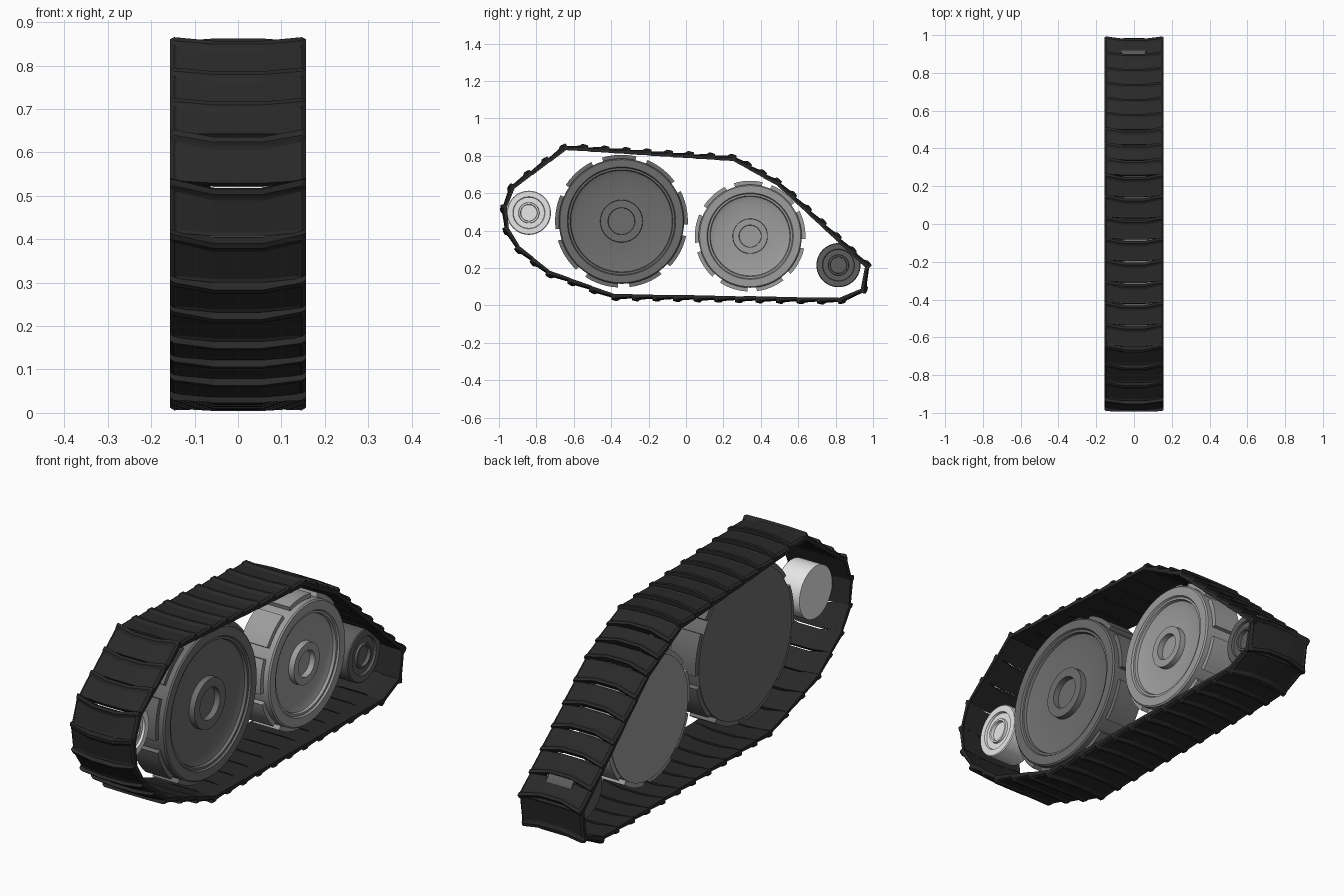
import bpy, bmesh
from math import sin, cos, pi, hypot, radians

if "Cube" in bpy.data.objects:
    bpy.data.objects.remove(bpy.data.objects["Cube"], do_unlink=True)


def material(name, v):
    m = bpy.data.materials.new(name)
    m.use_nodes = True
    m.diffuse_color = (v, v, v, 1)
    bsdf = m.node_tree.nodes["Principled BSDF"]
    bsdf.inputs["Base Color"].default_value = (v, v, v, 1)
    bsdf.inputs["Roughness"].default_value = 0.8
    return m


black = material("track black", 0.022)
dark = material("dark grey", 0.155)
mid = material("mid grey", 0.34)
light = material("light grey", 0.84)
charcoal = material("charcoal", 0.11)


def finish(bm, name, mat, smooth=False):
    bmesh.ops.recalc_face_normals(bm, faces=bm.faces)
    me = bpy.data.meshes.new(name)
    bm.to_mesh(me)
    bm.free()
    ob = bpy.data.objects.new(name, me)
    bpy.context.collection.objects.link(ob)
    me.materials.append(mat)
    if smooth:
        bpy.ops.object.select_all(action='DESELECT')
        ob.select_set(True)
        bpy.context.view_layer.objects.active = ob
        bpy.ops.object.shade_smooth_by_angle(angle=radians(30))
    return ob


def lathe(bm, profile, cy, cz, n=64):
    """Spin (radius, x) points round a sideways axle; both ends are capped."""
    rings = [[bm.verts.new((x, cy + r * cos(2 * pi * i / n), cz + r * sin(2 * pi * i / n)))
              for i in range(n)] for r, x in profile]
    for a, b in zip(rings, rings[1:]):
        for i in range(n):
            j = (i + 1) % n
            bm.faces.new((a[i], a[j], b[j], b[i]))
    bm.faces.new(rings[0])
    bm.faces.new(rings[-1])


def pad(bm, cy, cz, r0, r1, x0, x1, mid_angle, width, n=6):
    """Curved raised block on a wheel tread."""
    rows = []
    for i in range(n + 1):
        a = mid_angle + width * (i / n - 0.5)
        rows.append([bm.verts.new((x, cy + r * cos(a), cz + r * sin(a)))
                     for r, x in ((r0, x0), (r1, x0), (r1, x1), (r0, x1))])
    for p, q in zip(rows, rows[1:]):
        for k in range(4):
            m = (k + 1) % 4
            bm.faces.new((p[k], p[m], q[m], q[k]))
    bm.faces.new(rows[0])
    bm.faces.new(rows[-1])


def road_wheel(name, cy, cz, r, back, face, mat, pads=9):
    # dished outer face with a raised hub ring, flat inner face
    bm = bmesh.new()
    lathe(bm, [(r, back), (r, face - 0.006), (r - 0.006, face), (r - 0.045, face),
               (r - 0.05, face - 0.008), (r - 0.06, face - 0.008), (r - 0.064, face - 0.02),
               (r - 0.09, face - 0.03), (r * 0.34, face - 0.03), (r * 0.335, face - 0.004),
               (r * 0.215, face - 0.004), (r * 0.21, face - 0.03)], cy, cz)
    for i in range(pads):
        pad(bm, cy, cz, r - 0.01, r + 0.02, back + 0.004, face - 0.03,
            2 * pi * (i + 0.3) / pads, radians(30))
    return finish(bm, name, mat, True)


def idler_wheel(name, cy, cz, back, face, mat):
    bm = bmesh.new()
    lathe(bm, [(0.118, back), (0.118, face - 0.004), (0.114, face), (0.086, face),
               (0.083, face - 0.01), (0.056, face - 0.01), (0.054, face),
               (0.045, face), (0.043, face - 0.015)], cy, cz, 48)
    return finish(bm, name, mat, True)


# Wheels
road_wheel("front_road_wheel", -0.345, 0.45, 0.335, -0.058, 0.105, dark)
road_wheel("rear_road_wheel", 0.343, 0.37, 0.276, -0.058, 0.11, mid)
idler_wheel("front_idler_wheel", -0.84, 0.495, -0.065, 0.06, light)
idler_wheel("rear_idler_wheel", 0.815, 0.215, -0.065, 0.065, charcoal)

# Track loop: corner (y, z) and the number of plates to the next corner
loop = [(-0.645, 0.85, 3), (-0.93, 0.64, 1), (-0.977, 0.53, 1), (-0.967, 0.41, 1),
        (-0.905, 0.305, 2), (-0.74, 0.17, 3), (-0.39, 0.042, 11), (0.82, 0.021, 1),
        (0.95, 0.073, 1), (0.978, 0.21, 6), (0.50, 0.655, 3), (0.26, 0.79, 8)]

# Plate stations across the width: x, chevron setback, height drop
stations = [(-0.157, 0.022, 0.012), (-0.147, 0.021, 0.005), (-0.055, 0, 0),
            (0.055, 0, 0), (0.147, 0.021, 0.005), (0.157, 0.022, 0.012)]


def track_plate(bm, y, z, dy, dz, length):
    # shingle outline along the plate: raised trailing lip, then a sloping panel
    outline = [(0, -0.012), (0, 0.018), (0.014, 0.018), (0.022, 0.012),
               (length, 0.005), (length, -0.014)]
    rows = []
    for x, back, drop in stations:
        row = []
        for t, h in outline:
            # the leading edge has a shallower chevron, so joints open at the centre
            u = t / length
            t += (1 - u) * (0.013 - back) + u * (0.003 - back * 0.4)
            h -= drop if h > 0 else drop * 0.5
            row.append(bm.verts.new((x, y + dy * t + dz * h, z + dz * t - dy * h)))
        rows.append(row)
    n = len(outline)
    panel = []
    for s, (p, q) in enumerate(zip(rows, rows[1:])):
        for k in range(n):
            m = (k + 1) % n
            f = bm.faces.new((p[k], p[m], q[m], q[k]))
            if k == 3 and 0 < s < len(stations) - 2:
                panel.append(f)
    bm.faces.new(rows[0])
    bm.faces.new(rows[-1])
    bmesh.ops.recalc_face_normals(bm, faces=list({f for r in rows for v in r for f in v.link_faces}))
    bmesh.ops.inset_region(bm, faces=panel, thickness=0.008, depth=-0.003)


# Track plates
bm = bmesh.new()
for (y0, z0, count), (y1, z1, _) in zip(loop, loop[1:] + loop[:1]):
    span = hypot(y1 - y0, z1 - z0)
    dy, dz = (y1 - y0) / span, (z1 - z0) / span
    for i in range(count):
        s = span * i / count
        track_plate(bm, y0 + dy * s, z0 + dz * s, dy, dz, span / count)
finish(bm, "track_plates", black)
